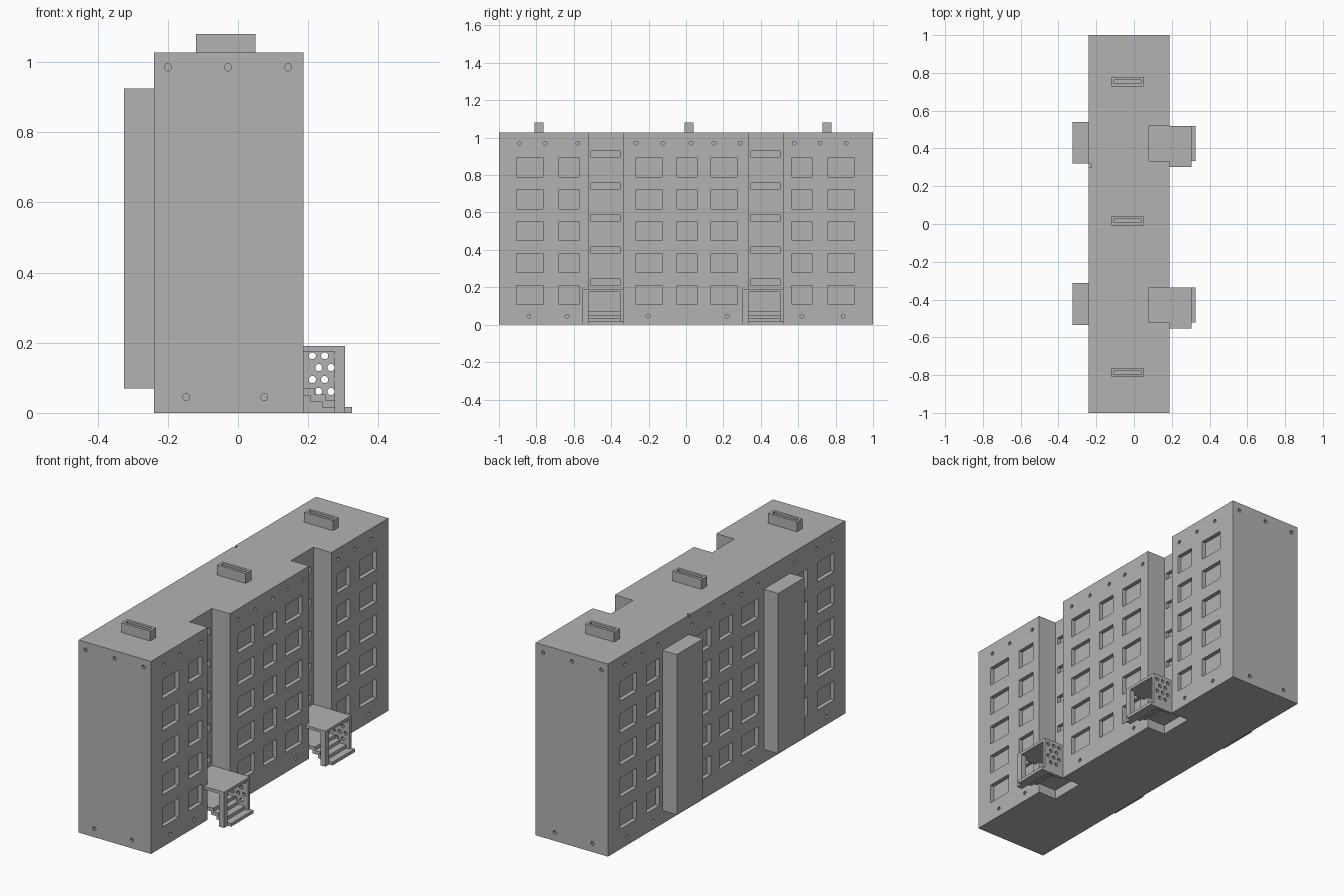
import bpy, bmesh
from mathutils import Matrix, Vector

if "Cube" in bpy.data.objects:
    bpy.data.objects.remove(bpy.data.objects["Cube"])

grey = bpy.data.materials.new("concrete grey")
grey.use_nodes = True
grey.diffuse_color = (0.45, 0.45, 0.45, 1)
grey.node_tree.nodes["Principled BSDF"].inputs["Base Color"].default_value = (0.45, 0.45, 0.45, 1)


def add_box(bm, x, y, z):
    lo, hi = Vector((x[0], y[0], z[0])), Vector((x[1], y[1], z[1]))
    mat = Matrix.Translation((lo + hi) / 2) @ Matrix.Diagonal((hi - lo).to_4d())
    bmesh.ops.create_cube(bm, size=1, matrix=mat)


def add_hole(bm, centre, axis, depth=0.03, radius=0.0105):
    # Eight-sided plug standing across a wall
    turn = Matrix.Rotation(1.5708, 4, "Y" if axis == "X" else "X")
    spin = Matrix.Rotation(0.3927, 4, "Z")
    bmesh.ops.create_cone(bm, cap_ends=True, segments=8, radius1=radius, radius2=radius,
                          depth=depth, matrix=Matrix.Translation(centre) @ turn @ spin)


def finish(bm, name):
    bmesh.ops.recalc_face_normals(bm, faces=bm.faces)
    mesh = bpy.data.meshes.new(name)
    bm.to_mesh(mesh)
    bm.free()
    obj = bpy.data.objects.new(name, mesh)
    mesh.materials.append(grey)
    bpy.context.collection.objects.link(obj)
    return obj


def box(name, x, y, z):
    bm = bmesh.new()
    add_box(bm, x, y, z)
    return finish(bm, name)


def carve(obj, bm):
    # Cut the shapes out and keep only the finished part
    cutter = finish(bm, "cutter")
    cutter.hide_render = True
    mod = obj.modifiers.new("cut", "BOOLEAN")
    mod.operation, mod.solver, mod.object = "DIFFERENCE", "EXACT", cutter
    graph = bpy.context.evaluated_depsgraph_get()
    result = bpy.data.meshes.new_from_object(obj.evaluated_get(graph))
    obj.modifiers.clear()
    obj.data = result
    bpy.data.objects.remove(cutter)


BACK, FRONT, RECESS, TOP = -0.24, 0.187, 0.08, 1.027
ENTRIES = (-0.335, 0.52)   # left edge of each entrance recess
RECESS_W = 0.187

# Main block: footprint with two entrance recesses, raised to the roof
outline = [(BACK, -1), (FRONT, -1)]
for y in ENTRIES:
    outline += [(FRONT, y - RECESS_W), (RECESS, y - RECESS_W), (RECESS, y), (FRONT, y)]
outline += [(FRONT, 1), (BACK, 1)]
bm = bmesh.new()
base = bm.faces.new([bm.verts.new((x, y, 0)) for x, y in outline])
walls = bmesh.ops.extrude_face_region(bm, geom=[base])
bmesh.ops.translate(bm, vec=(0, 0, TOP),
                    verts=[v for v in walls["geom"] if isinstance(v, bmesh.types.BMVert)])
building = finish(bm, "main_block")

# Windows on both long sides, stair windows in the recesses
bm = bmesh.new()
wide, narrow = 0.14, 0.108
columns = [(-0.835, wide), (-0.626, narrow), (-0.197, wide), (0.005, narrow),
           (0.203, wide), (0.621, narrow), (0.829, wide)]
for floor in range(5):
    z = 0.107 + 0.171 * floor
    for y, w in columns:
        for wall in (BACK, FRONT):
            add_box(bm, (wall - 0.022, wall + 0.022), (y - w / 2, y + w / 2), (z, z + 0.102))
    for y in ENTRIES:
        add_box(bm, (RECESS - 0.02, RECESS + 0.02), (y - 0.172, y - 0.017),
                (z + 0.102, z + 0.139))

# Small vent holes on the long sides and the end walls
for wall in (BACK, FRONT):
    for y in (-0.89, -0.754, -0.578, -0.267, -0.123, 0.027, 0.15, 0.29, 0.578, 0.717, 0.856):
        add_hole(bm, (wall, y, 0.97), "X")
    for y in (-0.84, -0.636, -0.203, 0.22, 0.62, 0.84):
        add_hole(bm, (wall, y, 0.045), "X")
for end in (-1, 1):
    for x in (-0.2, -0.028, 0.143):
        add_hole(bm, (x, end, 0.985), "Y")
    for x in (-0.148, 0.075):
        add_hole(bm, (x, end, 0.045), "Y")
# Small notch at the rear roof edge
add_box(bm, (BACK - 0.01, BACK + 0.015), (0.303, 0.318), (TOP - 0.015, TOP + 0.01))
carve(building, bm)

# Tall closed shafts on the rear wall
for i, y in enumerate((-0.424, 0.43)):
    box(f"rear_shaft_{i + 1}", (-0.325, BACK), (y - 0.111, y + 0.111), (0.07, 0.925))

# Roof vents with a slot in the top
for i, y in enumerate((-0.787, 0.017, 0.753)):
    vent = box(f"roof_vent_{i + 1}", (-0.12, 0.05), (y - 0.024, y + 0.024), (TOP, 1.08))
    bm = bmesh.new()
    add_box(bm, (-0.107, 0.037), (y - 0.01, y + 0.01), (1.06, 1.1))
    carve(vent, bm)

# Entrance porches
for i, y in enumerate(ENTRIES):
    n = i + 1
    inner = (y - RECESS_W, y - 0.017)
    # Canopy: slab outside plus its tongue inside the recess
    bm = bmesh.new()
    add_box(bm, (FRONT, 0.305), (y - 0.219, y), (0.175, 0.19))
    add_box(bm, (RECESS, FRONT), (y - RECESS_W, y), (0.175, 0.19))
    finish(bm, f"porch_canopy_{n}")
    box(f"porch_pillar_{n}", (0.275, 0.305), (y - 0.219, y - RECESS_W), (0, 0.175))

    # Pierced side screen with staggered holes
    screen = box(f"porch_screen_{n}", (FRONT, 0.305), (y - 0.017, y), (0, 0.175))
    bm = bmesh.new()
    for row in range(4):
        for col in range(3 - row % 2):
            add_hole(bm, (0.212 + 0.035 * col + 0.018 * (row % 2), y - 0.0085,
                          0.163 - 0.034 * row), "Y", 0.05)
    carve(screen, bm)

    # Landing and steps as overlapping slabs
    box(f"landing_{n}", (RECESS, 0.22), inner, (0.05, 0.07))
    box(f"upper_step_{n}", (0.205, 0.25), inner, (0.033, 0.052))
    box(f"middle_step_{n}", (0.24, 0.287), inner, (0.016, 0.035))
    box(f"lower_step_{n}", (0.275, 0.325), (y - RECESS_W, y), (0, 0.017))
